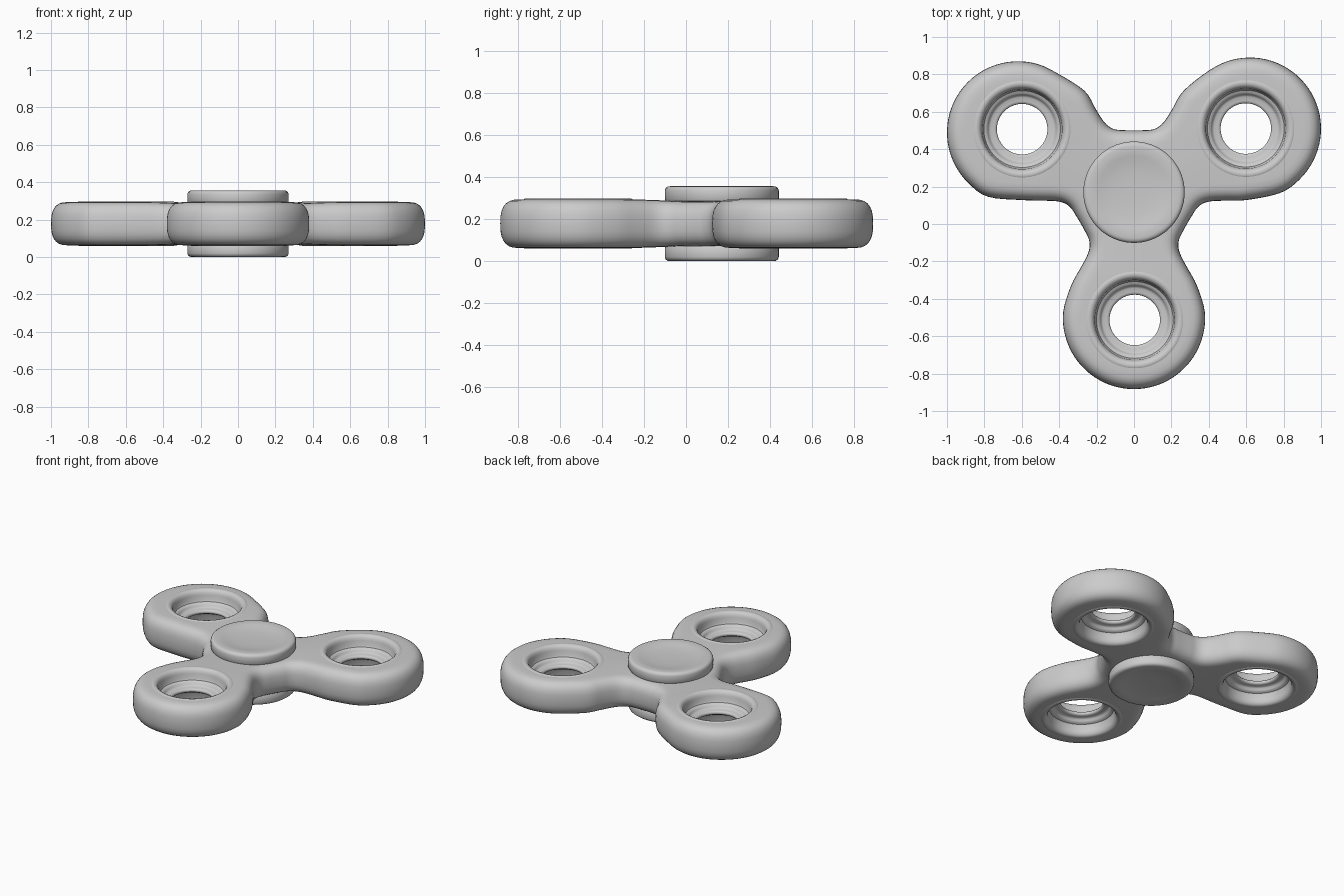
import bpy, bmesh, math
from mathutils import Vector

if "Cube" in bpy.data.objects:
    bpy.data.objects.remove(bpy.data.objects["Cube"])

MID = 0.178                      # mid-height of the spinner
HUB = Vector((0, 0.17))
HOLES = [Vector((0.598, 0.51)), Vector((-0.598, 0.507)), Vector((0.004, -0.513))]
LOBES = [Vector((0.62, 0.51)), Vector((-0.62, 0.49)), Vector((0, -0.503))]
ANGLES = [30, 150, 270]
LOBE_R = 0.38


def finish(name, bm, angle=40):
    bmesh.ops.recalc_face_normals(bm, faces=bm.faces)
    me = bpy.data.meshes.new(name)
    bm.to_mesh(me)
    bm.free()
    ob = bpy.data.objects.new(name, me)
    bpy.context.collection.objects.link(ob)
    bpy.ops.object.select_all(action='DESELECT')
    bpy.context.view_layer.objects.active = ob
    ob.select_set(True)
    bpy.ops.object.shade_smooth_by_angle(angle=math.radians(angle))
    return ob


def lathe(name, profile, centre, closed, segs=72):
    """Spin a (radius, height) profile about a vertical axis."""
    bm = bmesh.new()
    vs = [bm.verts.new((centre.x + r, centre.y, MID + z)) for r, z in profile]
    pairs = list(zip(vs, vs[1:])) + ([(vs[-1], vs[0])] if closed else [])
    edges = [bm.edges.new(p) for p in pairs]
    bmesh.ops.spin(bm, geom=vs + edges, cent=(centre.x, centre.y, 0), axis=(0, 0, 1),
                   angle=math.tau, steps=segs, use_duplicate=False)
    bmesh.ops.remove_doubles(bm, verts=bm.verts, dist=1e-4)
    return finish(name, bm)


def mirrored(upper):
    return upper + [(r, -z) for r, z in reversed(upper) if z > 0]


def outline():
    """Closed three-lobed outline, counter-clockwise."""
    side = [(0.165, 0.286), (0.209, 0.262), (0.25, 0.242), (0.29, 0.237),
            (0.335, 0.249), (0.40, 0.283), (0.50, 0.337)]
    ctrl = []
    for lobe, deg in zip(LOBES, ANGLES):
        a = math.radians(deg)
        u, v = Vector((math.cos(a), math.sin(a))), Vector((-math.sin(a), math.cos(a)))
        ctrl += [HUB + u * d - v * w for d, w in side]
        for k in range(-5, 6):
            t = a + math.radians(k * 19)
            ctrl.append(lobe + LOBE_R * Vector((math.cos(t), math.sin(t))))
        ctrl += [HUB + u * d + v * w for d, w in reversed(side[1:])]
    pts, n = [], len(ctrl)
    for i in range(n):
        p0, p1, p2, p3 = (ctrl[(i + j) % n] for j in (-1, 0, 1, 2))
        for s in range(4):
            t = s / 4
            pts.append(0.5 * (2 * p1 + (p2 - p0) * t + (2 * p0 - 5 * p1 + 4 * p2 - p3) * t * t
                              + (3 * p1 - p0 - 3 * p2 + p3) * t ** 3))
    return pts


def half_height(p):
    """Lobes are slightly thicker than the middle."""
    d = min((p - c).length for c in LOBES)
    t = min(max((d - 0.36) / 0.18, 0), 1)
    return 0.116 - 0.011 * t * t * (3 - 2 * t)


# Body: rounded rim swept round the outline, flat faces with holes
pts = outline()
n = len(pts)
normals = []
for i in range(n):
    t = (pts[(i + 1) % n] - pts[i - 1]).normalized()
    normals.append(Vector((t.y, -t.x)))
bm = bmesh.new()
rings = []
STEPS = 14
for s in range(STEPS + 1):
    a = math.pi * (s / STEPS - 0.5)
    z = math.copysign(abs(math.sin(a)) ** 0.75, a)
    inset = 0.09 * (1 - max(math.cos(a), 0) ** 0.75)
    ring = []
    for p, nm in zip(pts, normals):
        q = p - nm * inset
        ring.append(bm.verts.new((q.x, q.y, MID + z * half_height(p))))
    rings.append(ring)
for lo, hi in zip(rings, rings[1:]):
    for i in range(n):
        j = (i + 1) % n
        bm.faces.new((lo[i], lo[j], hi[j], hi[i]))
for ring, sign in ((rings[0], -1), (rings[-1], 1)):
    edges = [bm.edges.get((ring[i], ring[(i + 1) % n])) for i in range(n)]
    for c, r in [(h, 0.258) for h in HOLES] + [(HUB, 0.19)]:
        loop = []
        for k in range(72):
            t = math.tau * k / 72
            q = c + r * Vector((math.cos(t), math.sin(t)))
            loop.append(bm.verts.new((q.x, q.y, MID + sign * half_height(q))))
        edges += [bm.edges.new((loop[k], loop[(k + 1) % 72])) for k in range(72)]
    bmesh.ops.triangle_fill(bm, edges=edges, use_beauty=True, normal=(0, 0, sign))
finish("spinner_body", bm, 50)

# Ring inserts in the three lobes
insert = [(0.262, 0.100), (0.261, 0.114), (0.254, 0.119), (0.240, 0.119), (0.228, 0.114),
          (0.219, 0.102), (0.214, 0.085), (0.211, 0.055), (0.205, 0.043), (0.192, 0.038),
          (0.184, 0.030), (0.180, 0.020), (0.170, 0.014), (0.150, 0.014), (0.140, 0.011),
          (0.135, 0.004)]
for i, h in enumerate(HOLES):
    lathe(f"lobe_ring_{i + 1}", mirrored(insert), h, True)

# Hub: two dished caps joined by a core
cap = [(0, 0.160), (0.06, 0.1605), (0.12, 0.163), (0.165, 0.168), (0.195, 0.174),
       (0.215, 0.177), (0.245, 0.178), (0.258, 0.176), (0.267, 0.169), (0.271, 0.158),
       (0.271, 0.116), (0.266, 0.107), (0.255, 0.104), (0.20, 0.104)]
lathe("hub_caps", mirrored(cap), HUB, False)
